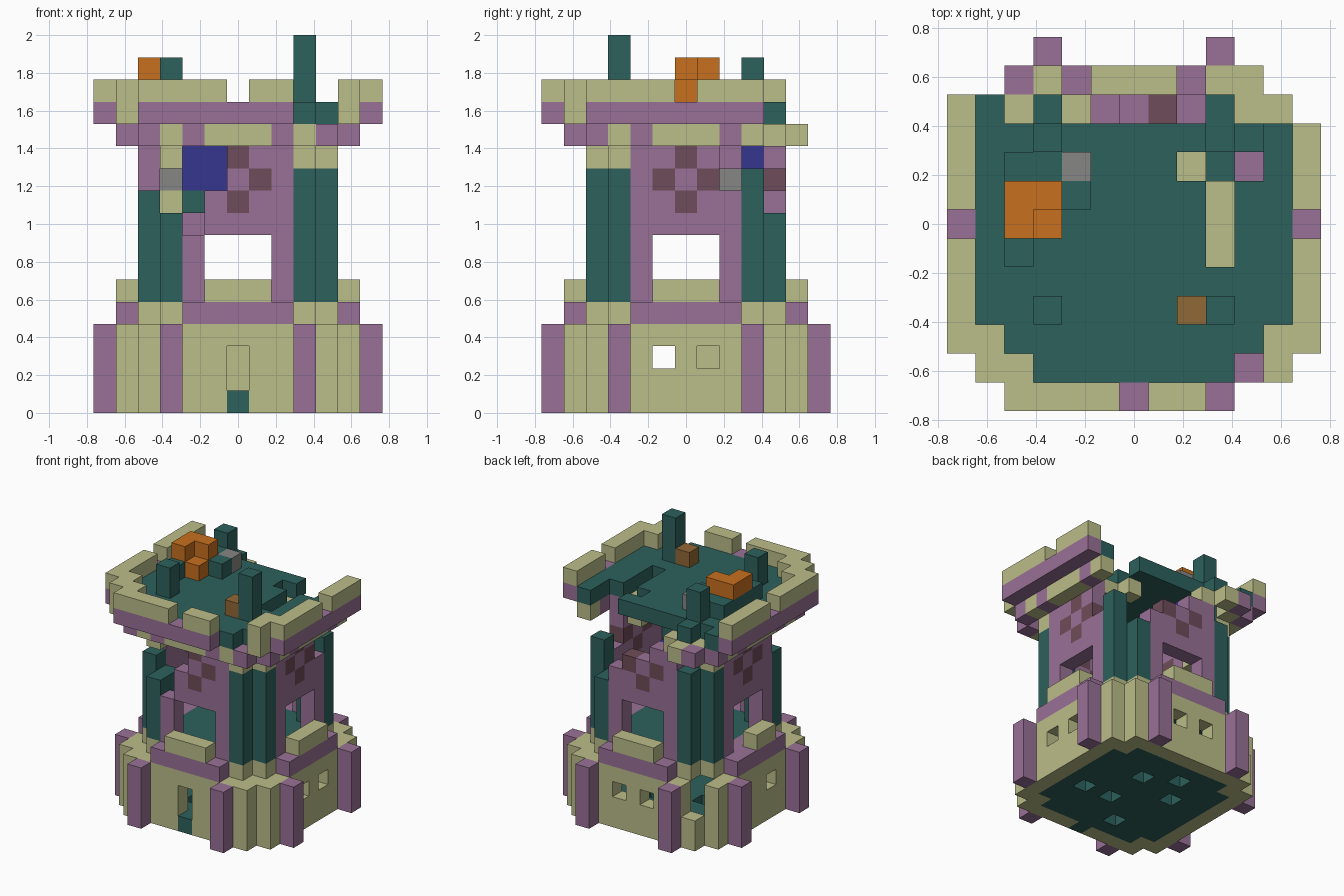
import bpy
import bmesh
from mathutils import Vector

if "Cube" in bpy.data.objects:
    bpy.data.objects.remove(bpy.data.objects["Cube"], do_unlink=True)

S = 2 / 17  # block size
COLOURS = {
    "cream_stone": (0.50, 0.51, 0.25), "purple_stone": (0.32, 0.165, 0.31),
    "green_slate": (0.026, 0.119, 0.107), "brown_motif": (0.158, 0.073, 0.10),
    "orange_flame": (0.57, 0.16, 0.013), "blue_glass": (0.037, 0.037, 0.28),
    "grey_rock": (0.24, 0.24, 0.23), "wood": (0.28, 0.14, 0.035),
}
CREAM, PURPLE, GREEN, BROWN, ORANGE, BLUE, GREY, WOOD = range(len(COLOURS))
materials = []
for name, rgb in COLOURS.items():
    m = bpy.data.materials.new(name)
    m.use_nodes = True
    m.diffuse_color = (*rgb, 1)
    m.node_tree.nodes["Principled BSDF"].inputs["Base Color"].default_value = (*rgb, 1)
    materials.append(m)

grid = {}  # block position -> (part, colour)


def span(v):
    return range(v[0], v[1] + 1) if isinstance(v, tuple) else (v,)


def put(part, colour, xs, ys, zs):
    for x in span(xs):
        for y in span(ys):
            for z in span(zs):
                grid[x, y, z] = (part, colour)


def cut(xs, ys, zs):
    for x in span(xs):
        for y in span(ys):
            for z in span(zs):
                grid.pop((x, y, z), None)


def side(n, along, out):
    """Place a wall-local position on side n: front, right, back, left."""
    return [(along, -out), (out, along), (along, out), (-out, along)][n]


def put_side(part, colour, n, along, out, zs):
    for a in span(along):
        x, y = side(n, a, out)
        put(part, colour, x, y, zs)


# Ground floor slab
put("ground_floor", GREEN, (-4, 4), (-4, 4), 0)
for hole in ((3, -1), (-2, 1), (-1, 3), (1, 2), (-1, -3), (1, -1)):
    cut(*hole, 0)

for n in range(4):
    # Base walls, buttresses and windows
    put_side("base_wall", CREAM, n, (-4, 4), 5, (0, 3))
    for e in (-1, 1):
        put_side("base_wall", CREAM, n, 4 * e, 4, (0, 3))
        put_side("buttress", PURPLE, n, 3 * e, 6, (0, 3))
        if n and (n, e) != (3, 1):
            cut(*side(n, e, 5), 2)
    # Ledge and sill
    put_side("ledge", PURPLE, n, (-2, 2), 5, 4)
    put_side("sill", CREAM, n, (-1, 1), 5, 5)
    # Tower wall with opening and four-spot motif
    put_side("tower_wall", PURPLE, n, (-2, 2), 4, (4, 11))
    for a in (-1, 0, 1):
        cut(*side(n, a, 4), (5, 7))
        for z in ((9, 11) if a == 0 else (10,)):
            put_side("tower_wall", BROWN, n, a, 4, z)
    # Corner columns with cream foot and cap
    for e in (-1, 1):
        put_side("corner_column", CREAM, n, 3 * e, 4, (4, 11))
        put_side("corner_column", GREEN, n, 3 * e, 4, (5, 10))
        put_side("corner_column", GREEN, n, 3 * e, 3, (5, 12))

# Doorway
cut(0, -5, (1, 2))
put("ground_floor", GREEN, 0, -5, 0)

# Upper floor
put("upper_floor", GREEN, (-3, 3), (-3, 3), 4)

for n in (0, 1, 3):
    # Corbels under the crown
    put_side("corbel", PURPLE, n, (-4, 4), 5, 12)
    put_side("tower_wall", PURPLE, n, (-3, 3), 4, 12)
    for a in ((-1, 1), -3, 3):
        put_side("corbel", CREAM, n, a, 5, 12)
    # Crown ring and battlements with a central gap
    put_side("crown", PURPLE, n, (-4, 4), 6, 13)
    put_side("battlement", CREAM, n, (-4, 4), 6, 14)
    cut(*side(n, 0, 6), 14)
for e in (-1, 1):
    put("crown", CREAM, 5 * e, -5, 13)
    put("battlement", CREAM, 5 * e, -5, 14)
    for x, y in ((4, -5), (5, -4)):
        put("crown", PURPLE, x * e, y, 13)
        put("battlement", CREAM, x * e, y, 14)

# Roof slab
put("roof", GREEN, (-5, 5), (-3, 3), 13)
put("roof", GREEN, (-4, 4), -4, 13)
put("roof", GREEN, (-3, 3), -5, 13)
for x in (-5, -3):
    put("roof", GREEN, x, 4, 13)

# Ruined back right corner
cut((3, 4), (2, 3), (11, 13))
cut(4, 2, (10, 12))
cut(3, 4, (9, 13))
cut(3, 3, (9, 13))
cut(5, 4, (12, 13))
cut(6, 4, (13, 14))
cut(2, 4, (10, 12))
cut(1, 4, 11)
cut(0, 4, 11)
# Ruined front corners
cut((3, 4), -6, (13, 14))
cut(4, -5, (13, 14))
cut(-2, -4, (8, 11))
cut(-1, -4, (10, 11))
cut(-3, -4, (9, 10))
cut(-4, -3, (10, 11))
cut(-3, -3, (9, 12))
# Ruined back left corner
cut(-4, 4, (1, 3))
cut(-4, 5, (2, 3))
cut(-3, 4, (11, 12))
cut(-5, 1, 5)

# Cream beam showing through the roof
cut(3, (-1, 1), 13)
cut(2, 2, 13)
put("roof_beam", CREAM, 3, (-1, 1), 12)
put("roof_beam", CREAM, 2, 2, 12)

# Loose remains at the back and inside
put("remains", CREAM, -3, 5, 12)
put("remains", PURPLE, -4, 5, 12)
put("remains", CREAM, -4, 4, 12)
put("remains", CREAM, -2, 4, 12)
put("remains", GREEN, -2, 3, 9)
put("remains", CREAM, -3, 2, 9)
put("remains", GREY, -3, 2, 10)
put("blue_window", BLUE, (-2, -1), 3, (10, 11))

# Roof posts
put("roof_post", GREEN, 3, -3, (14, 16))
put("roof_post", GREEN, -3, -3, (14, 15))
put("roof_post", GREEN, -3, 3, (14, 15))

# Beacon and rooftop clutter
for x, y in ((-4, 0), (-4, 1), (-3, 1)):
    put("beacon", GREEN, x, y, 14)
    put("beacon", ORANGE, x, y, 15)
put("beacon", ORANGE, -3, 0, 14)
for x, y in ((-4, 2), (-3, 2), (-2, 1), (-4, -1)):
    put("roof_clutter", GREEN, x, y, 14)
put("roof_clutter", GREY, -2, 2, 14)
put("crate", WOOD, 2, -3, 14)

# Build one mesh per part, keeping only the exposed block faces
AXES = [Vector(v) for v in ((1, 0, 0), (0, 1, 0), (0, 0, 1))]
for part in sorted({p for p, _ in grid.values()}):
    bm = bmesh.new()
    for cell, (owner, colour) in grid.items():
        if owner != part:
            continue
        centre = Vector(cell) + Vector((0, 0, 0.5))
        for i in range(3):
            for sign in (-1, 1):
                d = AXES[i] * sign
                if tuple(int(c) for c in Vector(cell) + d) in grid:
                    continue
                u, v = AXES[(i + 1) % 3] * sign, AXES[(i + 2) % 3]
                corners = [(-1, -1), (1, -1), (1, 1), (-1, 1)]
                verts = [bm.verts.new((centre + (d + u * a + v * b) / 2) * S) for a, b in corners]
                bm.faces.new(verts).material_index = colour
    bmesh.ops.remove_doubles(bm, verts=bm.verts, dist=S / 100)
    mesh = bpy.data.meshes.new(part)
    bm.to_mesh(mesh)
    bm.free()
    for m in materials:
        mesh.materials.append(m)
    bpy.context.collection.objects.link(bpy.data.objects.new(part, mesh))
